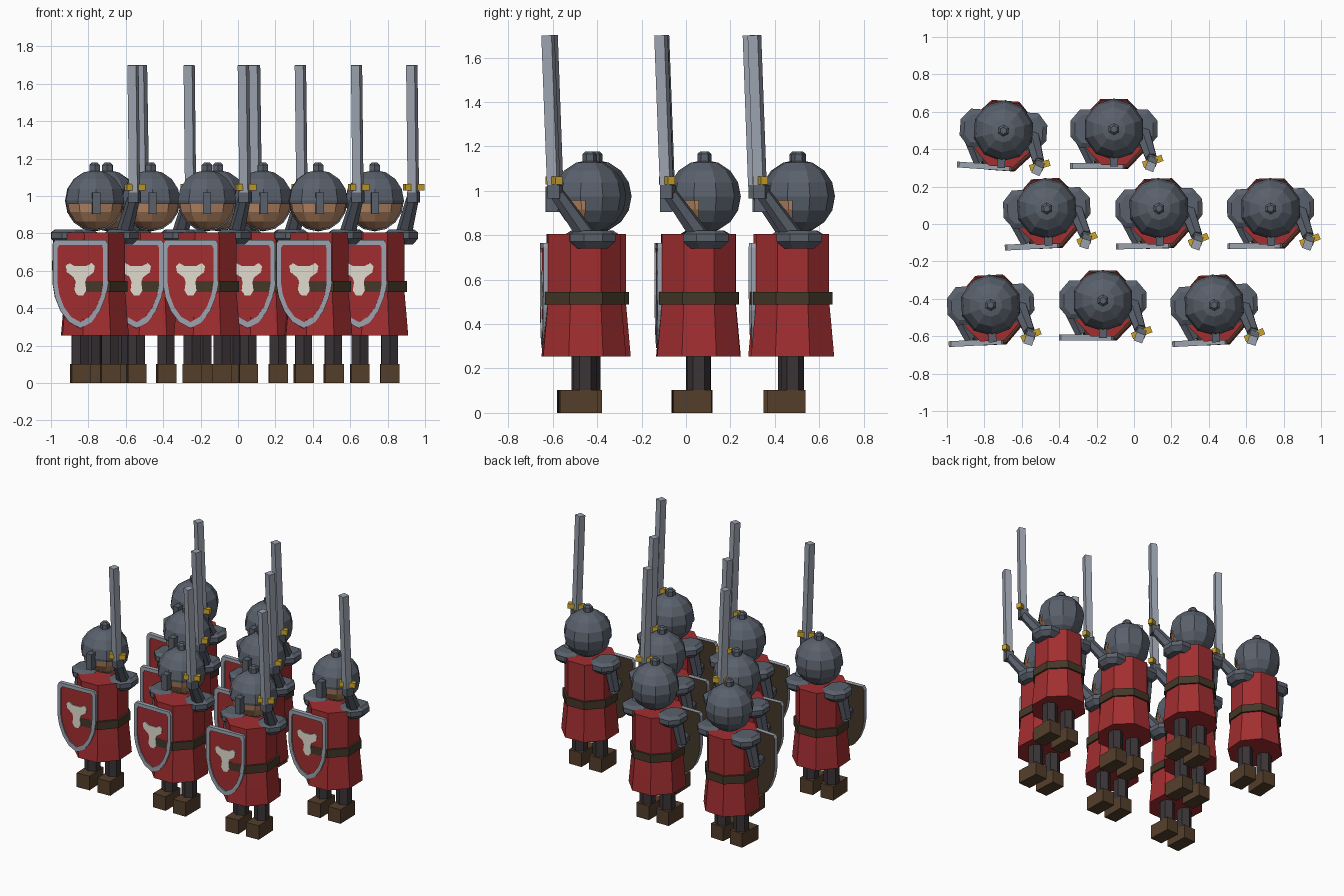
import bpy, bmesh, math
from mathutils import Matrix, Vector

if "Cube" in bpy.data.objects:
    bpy.data.objects.remove(bpy.data.objects["Cube"])


def material(name, r, g, b):
    lin = lambda c: (c / 255 / 12.92) if c < 11 else ((c / 255 + 0.055) / 1.055) ** 2.4
    m = bpy.data.materials.new(name)
    m.diffuse_color = (lin(r), lin(g), lin(b), 1)
    m.use_nodes = True
    m.node_tree.nodes["Principled BSDF"].inputs["Base Color"].default_value = m.diffuse_color
    return m


RED = material("red cloth", 162, 46, 48)
IRON = material("dark iron", 90, 97, 108)
STEEL = material("pale steel", 156, 163, 175)
SKIN = material("skin", 184, 136, 102)
GOLD = material("gold", 205, 164, 42)
BOOT = material("boot brown", 84, 63, 43)
LEG = material("dark trousers", 58, 52, 54)
BELT = material("belt leather", 68, 56, 40)
WHITE = material("off white", 226, 221, 208)

parts = []      # (name, mesh) of one soldier, facing -y, feet centred on the origin


def keep(name, bm, *mats):
    bmesh.ops.recalc_face_normals(bm, faces=bm.faces)
    me = bpy.data.meshes.new(name)
    bm.to_mesh(me)
    bm.free()
    for m in mats:
        me.materials.append(m)
    parts.append((name, me))


def box(name, mat, size, loc, rot=Matrix.Identity(4)):
    bm = bmesh.new()
    bmesh.ops.create_cube(bm, size=1, matrix=Matrix.Translation(loc) @ rot @ Matrix.Diagonal((*size, 1)))
    keep(name, bm, mat)


def turned(name, mat, profile, sides, loc=(0, 0, 0), sx=1, sy=1):
    """Stack of polygon rings from (apothem, z) pairs, flats facing the axes."""
    bm = bmesh.new()
    rings = []
    for a, z in profile:
        r = a / math.cos(math.pi / sides)
        rings.append([bm.verts.new((loc[0] + sx * r * math.cos(t), loc[1] + sy * r * math.sin(t), loc[2] + z))
                      for t in ((i + .5) * 2 * math.pi / sides for i in range(sides))])
    for lo, hi in zip(rings, rings[1:]):
        for i in range(sides):
            j = (i + 1) % sides
            bm.faces.new((lo[i], lo[j], hi[j], hi[i]))
    bm.faces.new(rings[0])
    bm.faces.new(rings[-1])
    keep(name, bm, mat)


def limb(name, mat, a, b, r1, r2, sides=6):
    a, b = Vector(a), Vector(b)
    rot = (b - a).to_track_quat('Z', 'Y').to_matrix().to_4x4()
    bm = bmesh.new()
    bmesh.ops.create_cone(bm, cap_ends=True, segments=sides, radius1=r1, radius2=r2, depth=(b - a).length,
                          matrix=Matrix.Translation((a + b) / 2) @ rot)
    keep(name, bm, mat)


def plate(name, mats, outline, y_front, y_back):
    """Flat x/z outline given thickness; materials are front, back, edge."""
    bm = bmesh.new()
    f = bm.faces.new([bm.verts.new((x, y_back, z)) for x, z in outline])
    ext = bmesh.ops.extrude_face_region(bm, geom=[f], use_keep_orig=True)
    for v in ext["geom"]:
        if isinstance(v, bmesh.types.BMVert):
            v.co.y = y_front
    bmesh.ops.recalc_face_normals(bm, faces=bm.faces)
    for f in bm.faces:
        f.material_index = 0 if f.normal.y < -.5 else 1 if f.normal.y > .5 else 2
    keep(name, bm, *mats)


# legs and boots
for s, side in ((-1, "left"), (1, "right")):
    limb(side + "_leg", LEG, (s * .08, 0, .08), (s * .08, 0, .34), .052, .052)
    box(side + "_boot", BOOT, (.1, .172, .102), (s * .08, -.029, .051))

# tunic and belt
turned("tunic", RED, [(.187, .255), (.176, .38), (.165, .5), (.165, .805)], 8, sx=.95)
turned("belt", BELT, [(.179, .487), (.179, .545)], 8, sx=.95)

# head, helmet with an open face, nose guard and knob
HC = Vector((0, .027, .975))
bm = bmesh.new()
bmesh.ops.create_uvsphere(bm, u_segments=10, v_segments=8, radius=.156, matrix=Matrix.Translation(HC))
keep("head", bm, SKIN)
bm = bmesh.new()
bmesh.ops.create_uvsphere(bm, u_segments=10, v_segments=8, radius=.164, matrix=Matrix.Translation(HC))
for co, no in (((0, 0, .957), (0, 0, 1)), ((0, -.003, 0), (0, 1, 0))):
    bmesh.ops.bisect_plane(bm, geom=bm.verts[:] + bm.edges[:] + bm.faces[:], plane_co=co, plane_no=no)
face_hole = [f for f in bm.faces if f.calc_center_median().z < .957 and f.calc_center_median().y < -.003]
bmesh.ops.delete(bm, geom=face_hole, context='FACES')
keep("helmet", bm, IRON)
box("nose_guard", IRON, (.042, .055, .115), (0, -.145, .962))
turned("helmet_knob", IRON, [(.028, 1.12), (.028, 1.165), (.016, 1.178)], 6, (0, .027, 0))

# shoulder plates
for s, side in ((-1, "left"), (1, "right")):
    turned(side + "_shoulder_plate", IRON, [(.062, .74), (.095, .772), (.095, .805), (.07, .822)], 8,
           (s * .145, .03, 0), sx=.92, sy=1.08)

# sword arm, hand and sword
limb("sword_arm", IRON, (.15, .02, .775), (.2, -.13, .985), .045, .034)
spin = Matrix.Rotation(math.radians(-20), 4, 'Z')
box("sword_hand", IRON, (.056, .056, .06), (.205, -.14, .995), spin)
box("sword_guard", GOLD, (.11, .035, .036), (.207, -.145, 1.047), Matrix.Rotation(math.radians(20), 4, 'Z'))
base, tip = Vector((.204, -.147, 1.02)), Vector((.195, -.172, 1.7))
lean = (tip - base).to_track_quat('Z', 'Y')
lean = Vector((0, 0, 1)).rotation_difference(tip - base).to_matrix().to_4x4()
box("sword_blade", STEEL, (.048, .048, (tip - base).length), (base + tip) / 2, lean @ spin)

# shield arm
limb("shield_upper_arm", IRON, (-.18, .03, .77), (-.195, .0, .6), .042, .036)
limb("shield_forearm", IRON, (-.195, .01, .605), (-.12, -.15, .57), .036, .032)

# shield: board, raised rim and emblem
CX, CZ = -.088, .56
half = [(.135, .765), (.147, .745), (.147, .53), (.135, .46), (.105, .385), (.06, .325)]
outline = [(CX + x, z) for x, z in half] + [(CX, .293)] + [(CX - x, z) for x, z in reversed(half)]
plate("shield_board", (RED, BELT, STEEL), outline, -.178, -.155)
bm = bmesh.new()
loops = []
for y, k in ((-.176, 1), (-.186, 1), (-.186, .83), (-.176, .83)):
    kz = 1 if k == 1 else .875
    loops.append([bm.verts.new((CX + (x - CX) * k, y, CZ + (z - CZ) * kz)) for x, z in outline])
for a, b in zip(loops, loops[1:] + loops[:1]):
    for i in range(len(a)):
        j = (i + 1) % len(a)
        bm.faces.new((a[i], a[j], b[j], b[i]))
keep("shield_rim", bm, STEEL)
lobe = [(.03, .625), (.06, .642), (.078, .625), (.072, .592), (.035, .565), (.026, .54), (.032, .495), (.015, .468)]
emblem = [(CX + x, z) for x, z in lobe] + [(CX - x, z) for x, z in reversed(lobe)]
plate("shield_emblem", (WHITE, WHITE, WHITE), emblem, -.184, -.177)

# the squad: x, y and turn in degrees
SQUAD = [(-.70, .472, -4), (-.107, .48, 0),
         (-.465, .056, 3), (.134, .056, 1.5), (.731, .056, 1),
         (-.765, -.46, 3), (-.166, -.436, 0), (.43, -.46, 3)]
for n, (x, y, turn) in enumerate(SQUAD, 1):
    place = Matrix.Translation((x, y, 0)) @ Matrix.Rotation(math.radians(turn), 4, 'Z')
    for name, me in parts:
        ob = bpy.data.objects.new(f"soldier_{n}_{name}", me)
        ob.matrix_world = place
        bpy.context.collection.objects.link(ob)
